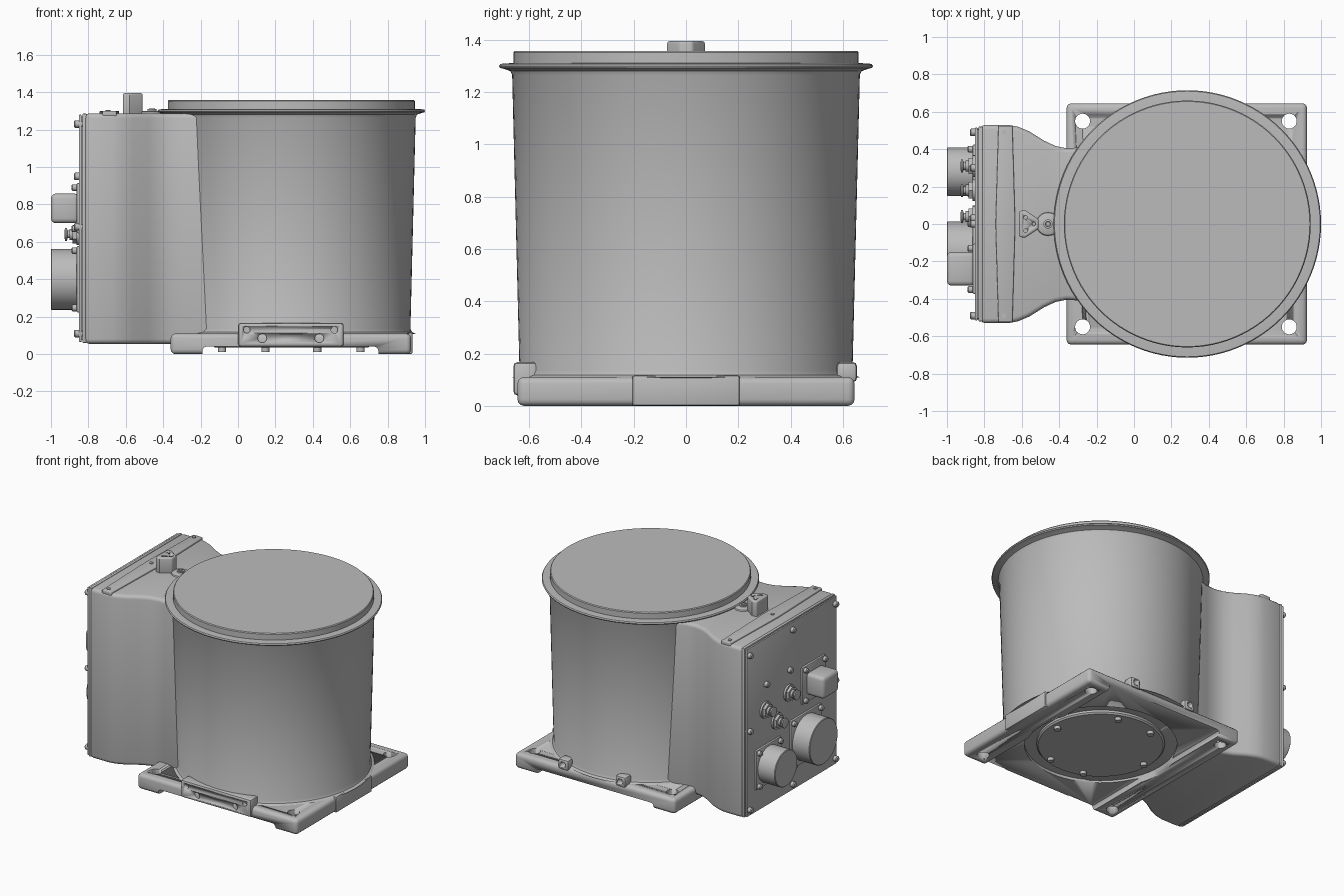
import bpy, bmesh, math
from mathutils import Matrix, Vector

if "Cube" in bpy.data.objects:
    bpy.data.objects.remove(bpy.data.objects["Cube"], do_unlink=True)

grey = bpy.data.materials.new("cast_grey")
grey.use_nodes = True
tone = (0.5, 0.5, 0.5, 1)
grey.diffuse_color = tone
grey.node_tree.nodes["Principled BSDF"].inputs["Base Color"].default_value = tone

CX = 0.285       # drum axis
FACE = -0.85     # outer face of the connector panel


def activate(ob):
    bpy.ops.object.select_all(action="DESELECT")
    ob.select_set(True)
    bpy.context.view_layer.objects.active = ob


def finish(name, bm, bevel=0, segs=3, limit=50):
    """Turn a bmesh into a named, bevelled, shaded object."""
    bmesh.ops.recalc_face_normals(bm, faces=bm.faces)
    me = bpy.data.meshes.new(name)
    bm.to_mesh(me)
    bm.free()
    me.materials.append(grey)
    ob = bpy.data.objects.new(name, me)
    bpy.context.collection.objects.link(ob)
    activate(ob)
    if bevel:
        mod = ob.modifiers.new("bevel", "BEVEL")
        mod.width, mod.segments = bevel, segs
        mod.limit_method, mod.angle_limit = "ANGLE", math.radians(limit)
        bpy.ops.object.modifier_apply(modifier=mod.name)
    bpy.ops.object.shade_smooth_by_angle(angle=math.radians(32))
    return ob


def prism(name, outline, z0, z1, bevel=0, segs=3):
    bm = bmesh.new()
    face = bm.faces.new([bm.verts.new((x, y, z0)) for x, y in outline])
    res = bmesh.ops.extrude_face_region(bm, geom=[face])
    bmesh.ops.translate(bm, vec=(0, 0, z1 - z0),
                        verts=[v for v in res["geom"] if isinstance(v, bmesh.types.BMVert)])
    return finish(name, bm, bevel, segs)


def box(name, lo, hi, bevel=0, segs=2):
    lo, hi = Vector(lo), Vector(hi)
    bm = bmesh.new()
    bmesh.ops.create_cube(bm, size=1)
    bmesh.ops.scale(bm, vec=hi - lo, verts=bm.verts)
    bmesh.ops.translate(bm, vec=(lo + hi) / 2, verts=bm.verts)
    return finish(name, bm, bevel, segs)


def lathe(name, profile, at, axis="Z", steps=24):
    """Spin (radius, height) pairs round an axis through a point."""
    bm = bmesh.new()
    rings = []
    for r, h in profile:
        rings.append([bm.verts.new((r * math.cos(a), r * math.sin(a), h))
                      for a in (math.tau * i / steps for i in range(steps))])
    for a, b in zip(rings, rings[1:]):
        for i in range(steps):
            j = (i + 1) % steps
            bm.faces.new((a[i], a[j], b[j], b[i]))
    bm.faces.new(rings[0])
    bm.faces.new(rings[-1])
    turn = {"Z": Matrix(), "-X": Matrix.Rotation(-math.pi / 2, 4, "Y"),
            "-Y": Matrix.Rotation(math.pi / 2, 4, "X")}[axis]
    bmesh.ops.transform(bm, matrix=Matrix.Translation(at) @ turn, verts=bm.verts)
    return finish(name, bm)


def rod(name, r, length, at, axis="Z", steps=24):
    return lathe(name, [(r, 0), (r, length)], at, axis, steps)


def cut(target, *cutters):
    for cutter in cutters:
        activate(target)
        mod = target.modifiers.new("cut", "BOOLEAN")
        mod.operation, mod.object, mod.solver = "DIFFERENCE", cutter, "EXACT"
        bpy.ops.object.modifier_apply(modifier=mod.name)
        bpy.data.objects.remove(cutter, do_unlink=True)


# Base plate: rails along both sides, raised middle, mounting holes
plate = box("base_plate", (-0.36, -0.645, 0), (0.925, 0.645, 0.11), 0.025, 3)
cut(plate, box("slot", (-0.19, -1, -0.1), (0.75, 1, 0.04), 0.02),
    rod("recess", 0.5, 0.12, (CX, 0, -0.06), steps=64))
for x in (-0.275, 0.83):
    for y in (-0.55, 0.55):
        cut(plate, rod("hole", 0.04, 0.4, (x, y, -0.2)))
box("rail_pad", (0.8, -0.205, 0.001), (0.932, 0.205, 0.115), 0.006)

# Bottom cover with its bolts
lathe("bottom_cover", [(0.42, 0.1), (0.42, 0.045), (0.41, 0.035)], (CX, 0, 0), steps=64)
for deg in (0, 68, 112, 180, 248, 292):
    a = math.radians(deg)
    rod("cover_bolt", 0.022, 0.04, (CX + 0.37 * math.cos(a), 0.37 * math.sin(a), 0.012), steps=12)

# Tapered drum with flared rim, and the lid
lathe("drum", [(0.55, 0.09), (0.665, 0.109), (0.645, 0.118), (0.637, 0.135), (0.665, 1.265),
               (0.672, 1.28), (0.69, 1.287), (0.712, 1.293), (0.715, 1.3), (0.71, 1.308),
               (0.67, 1.311)], (CX, 0, 0), steps=96)
lathe("lid", [(0.66, 1.3), (0.66, 1.352), (0.655, 1.358)], (CX, 0, 0), steps=96)

# Side housing with a waisted neck
half = [(-0.82, 0.53), (-0.67, 0.53), (-0.62, 0.52), (-0.56, 0.495), (-0.48, 0.445),
        (-0.42, 0.417), (-0.36, 0.405), (-0.28, 0.41), (-0.16, 0.45), (0.1, 0.45)]
outline = half + [(x, -y) for x, y in reversed(half)]
prism("housing", outline, 0.055, 1.287, 0.025)
box("panel_gasket", (-0.832, -0.52, 0.06), (-0.81, 0.52, 1.285), 0.004)
box("panel", (FACE, -0.515, 0.065), (-0.836, 0.515, 1.28), 0.004)
box("panel_core", (-0.84, -0.505, 0.075), (-0.82, 0.505, 1.27))

# Top strip with three screws
strip = [(-0.725, -0.525), (-0.65, -0.525), (-0.635, 0), (-0.65, 0.525),
         (-0.725, 0.525), (-0.74, 0)]
prism("top_strip", strip, 1.27, 1.3, 0.006)
for y in (-0.49, 0, 0.49):
    rod("strip_screw", 0.013, 0.015, (-0.695, y, 1.29), steps=12)

# Three-sided post and bleed boss
post = prism("top_post", [(-0.615, -0.07), (-0.58, -0.072), (-0.51, -0.025), (-0.51, 0.025),
                          (-0.58, 0.072), (-0.615, 0.07)], 1.27, 1.395, 0.01)
for x, y in ((-0.535, 0), (-0.58, 0.035), (-0.58, -0.035)):
    cut(post, rod("post_hole", 0.01, 0.1, (x, y, 1.37), steps=12))
lathe("boss_collar", [(0.07, 1.27), (0.06, 1.295), (0.05, 1.3)], (-0.46, 0, 0))
lathe("bleed_boss", [(0.024, 1.29), (0.024, 1.31), (0.014, 1.312), (0.012, 1.303)], (-0.46, 0, 0))

# Front bracket with four holes
bracket = box("front_bracket", (0, -0.66, 0.04), (0.565, -0.57, 0.167), 0.015)
for x, z, r in ((0.047, 0.13, 0.018), (0.515, 0.13, 0.018), (0.13, 0.085, 0.024), (0.435, 0.085, 0.024)):
    cut(bracket, rod("bracket_hole", r, 0.06, (x, -0.63, z), "-Y", 16))

# Rear lugs
for x in (0.07, 0.53):
    lug = box("rear_lug", (x - 0.042, 0.575, 0.09), (x + 0.042, 0.655, 0.168), 0.018)
    cut(lug, rod("lug_hole", 0.02, 0.2, (x, 0.7, 0.13), "-Y", 16))


def screw(y, z, r=0.02, base=FACE):
    lathe("panel_screw", [(r, -0.02), (r, 0.022), (r * 0.7, 0.028)], (base, y, z), "-X", 12)


# Panel screws around the edge and two spare plugs
for y in (-0.49, 0, 0.49):
    for z in (0.11, 0.68, 1.23):
        if y or z != 0.68:
            screw(y, z)
screw(0.3, 0.95)
screw(0.03, 0.95)


def flange(y, z, size):
    h = size / 2
    box("connector_flange", (FACE - 0.014, y - h, z - h), (FACE + 0.01, y + h, z + h), 0.01)
    for sy in (-1, 1):
        for sz in (-1, 1):
            screw(y + sy * (h - 0.025), z + sz * (h - 0.025), 0.018, FACE - 0.012)


# Round connectors and the square connector
for y, z, r in ((0.28, 0.37, 0.13), (-0.15, 0.4, 0.163)):
    flange(y, z, 2 * r + 0.03)
    lathe("round_connector", [(r, 0), (r, 0.146), (r - 0.004, 0.15)], (FACE, y, z), "-X", 48)
flange(-0.24, 0.78, 0.27)
box("square_connector", (-1, -0.33, 0.7), (FACE, -0.15, 0.858), 0.025, 3)

# Small threaded fittings: hex nut, collar and tip
for y, z in ((0.31, 0.77), (0.18, 0.64), (0.04, 0.79)):
    rod("fitting_washer", 0.058, 0.014, (FACE, y, z), "-X")
    rod("fitting_nut", 0.05, 0.034, (FACE, y, z), "-X", 6)
    lathe("fitting_tip", [(0.03, 0), (0.03, 0.05), (0.02, 0.052), (0.02, 0.062),
                          (0.035, 0.064), (0.035, 0.074), (0.018, 0.078)], (FACE, y, z), "-X")
